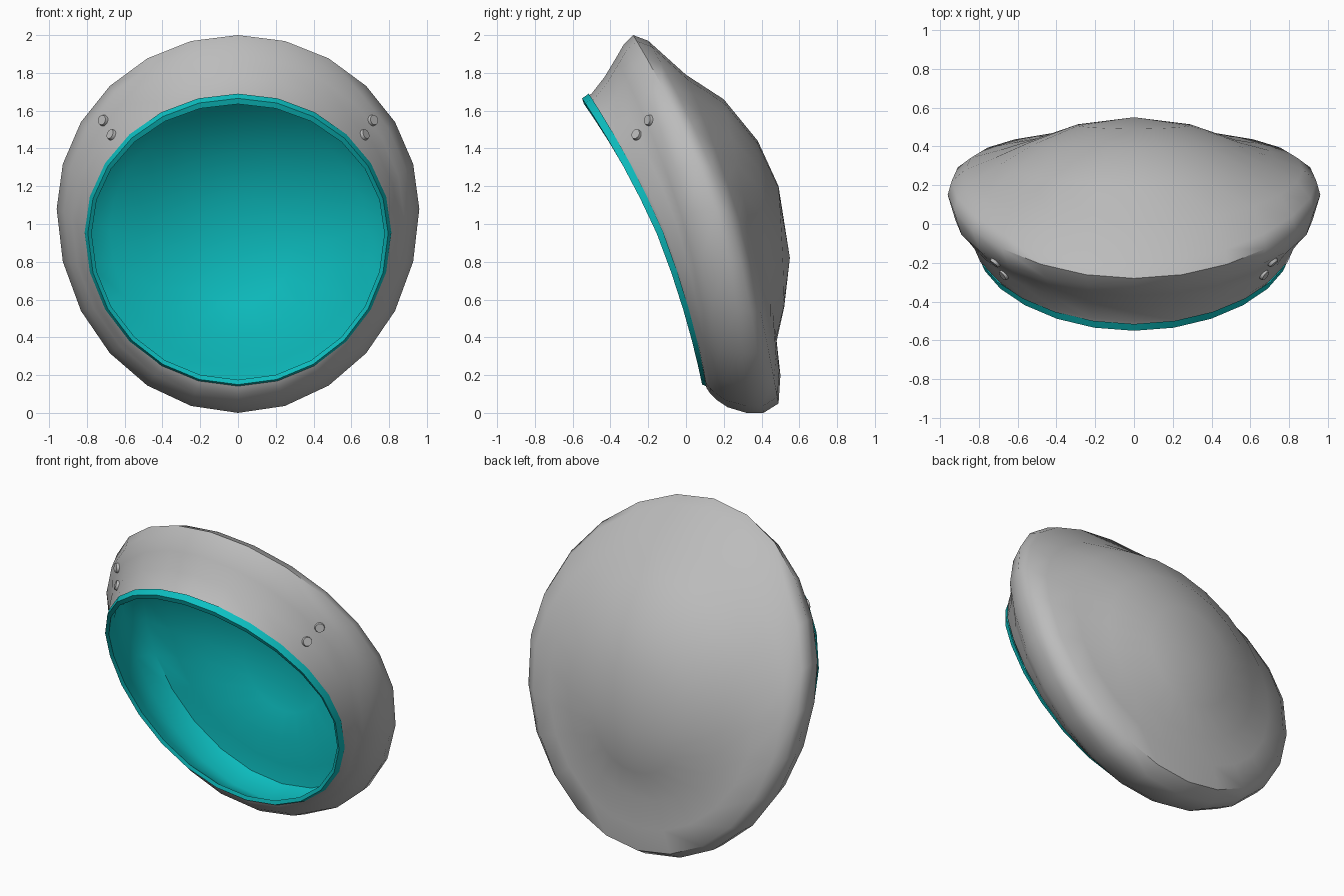
import bpy, bmesh, math
from mathutils import Vector
from mathutils.bvhtree import BVHTree

cube = bpy.data.objects.get("Cube")
if cube:
    bpy.data.objects.remove(cube, do_unlink=True)

SEGMENTS = 24


def material(name, rgb):
    m = bpy.data.materials.new(name)
    m.use_nodes = True
    colour = (*rgb, 1)
    m.diffuse_color = colour
    m.node_tree.nodes["Principled BSDF"].inputs["Base Color"].default_value = colour
    return m


grey = material("grey felt", (0.5, 0.5, 0.5))
teal = material("teal lining", (0.004, 0.53, 0.54))


def ring_point(station, t):
    """Blend the top, side and bottom points of one station around the cap."""
    (yt, zt), (xs, ys, zs), (yb, zb) = station
    s = math.sin(t)
    y = ys + (yt - yb) / 2 * s + ((yt + yb) / 2 - ys) * s * s
    z = zs + s * ((zt - zs) if s > 0 else (zs - zb))
    return Vector((xs * math.cos(t), y, z))


def loft(name, stations, pole, mat, inward=False):
    bm = bmesh.new()
    angles = [math.tau * i / SEGMENTS for i in range(SEGMENTS)]
    rings = [[bm.verts.new(ring_point(st, t)) for t in angles] for st in stations]
    tip = bm.verts.new(pole)
    for i in range(SEGMENTS):
        j = (i + 1) % SEGMENTS
        for a, b in zip(rings, rings[1:]):
            bm.faces.new((a[i], b[i], b[j], a[j]))
        bm.faces.new((rings[-1][i], tip, rings[-1][j]))
    if inward:
        bmesh.ops.reverse_faces(bm, faces=bm.faces[:])
    bm.normal_update()
    # outer crown must face backwards at its pole, the lining forwards
    if (tip.link_faces[0].normal.y < 0) != inward:
        bmesh.ops.reverse_faces(bm, faces=bm.faces[:])
    return finish(name, bm, mat, 50)


def finish(name, bm, mat, angle):
    mesh = bpy.data.meshes.new(name)
    bm.to_mesh(mesh)
    bm.free()
    mesh.materials.append(mat)
    ob = bpy.data.objects.new(name, mesh)
    bpy.context.collection.objects.link(ob)
    bpy.ops.object.select_all(action="DESELECT")
    ob.select_set(True)
    bpy.context.view_layer.objects.active = ob
    bpy.ops.object.shade_smooth_by_angle(angle=math.radians(angle))
    return ob


# Band, overhanging brim and domed crown: top (y, z), side (x, y, z), bottom (y, z)
shell = loft("cap_shell", [
    ((-.53, 1.67), (.79, -.13, .95), (.10, .16)),
    ((-.50, 1.69), (.82, -.11, .97), (.11, .13)),
    ((-.43, 1.78), (.85, -.05, 1.0), (.13, .10)),
    ((-.37, 1.88), (.88, -.02, 1.03), (.16, .07)),
    ((-.33, 1.95), (.92, .02, 1.06), (.22, .03)),
    ((-.28, 2.00), (.96, .15, 1.08), (.32, .00)),
    ((-.20, 1.97), (.94, .22, 1.07), (.41, .00)),
    ((.00, 1.79), (.87, .28, 1.03), (.49, .05)),
    ((.20, 1.66), (.72, .34, .98), (.50, .20)),
    ((.38, 1.44), (.54, .42, .92), (.48, .38)),
    ((.49, 1.20), (.30, .51, .87), (.52, .56)),
], (0, .55, .82), grey)

# Trim around the opening continuing into the lining
loft("lining_and_trim", [
    ((-.515, 1.69), (.812, -.12, .955), (.11, .14)),
    ((-.55, 1.665), (.795, -.155, .95), (.085, .15)),
    ((-.54, 1.635), (.775, -.145, .95), (.09, .175)),
    ((-.42, 1.72), (.81, -.05, .98), (.14, .14)),
    ((-.25, 1.87), (.88, .12, 1.05), (.30, .07)),
    ((-.03, 1.72), (.82, .24, 1.02), (.44, .12)),
    ((.16, 1.59), (.68, .30, .97), (.45, .24)),
    ((.33, 1.38), (.50, .38, .92), (.43, .40)),
    ((.44, 1.15), (.28, .46, .87), (.47, .57)),
], (0, .50, .82), teal, inward=True)

# Paired eyelet studs lying on the band
bm = bmesh.new()
bm.from_mesh(shell.data)
surface = BVHTree.FromBMesh(bm)
bm.free()
for side, label in ((1, "left"), (-1, "right")):
    for place, spot in (("upper", (.70, -.18, 1.545)), ("lower", (.675, -.265, 1.475))):
        hit, normal, _, _ = surface.find_nearest(Vector((side * spot[0], spot[1], spot[2])))
        stud = bmesh.new()
        bmesh.ops.create_cone(stud, cap_ends=True, segments=16, radius1=.032,
                              radius2=.026, depth=.024)
        ob = finish(f"{label}_{place}_stud", stud, grey, 40)
        ob.location = hit + normal * .004
        ob.rotation_euler = normal.to_track_quat("Z", "Y").to_euler()
